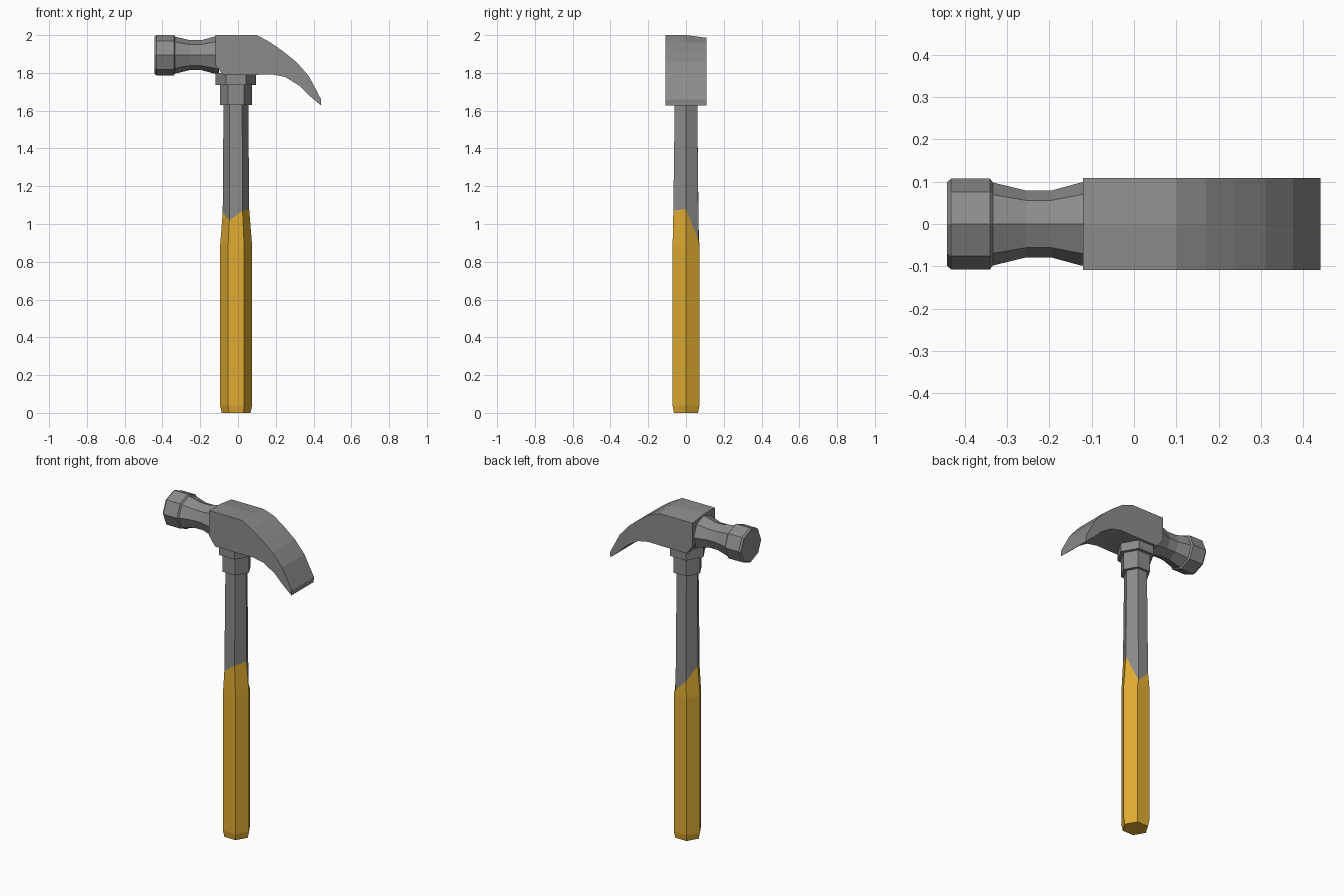
import bpy, bmesh, math

if "Cube" in bpy.data.objects:
    bpy.data.objects.remove(bpy.data.objects["Cube"])


def material(name, rgb):
    m = bpy.data.materials.new(name)
    m.diffuse_color = (*rgb, 1.0)
    m.use_nodes = True
    m.node_tree.nodes["Principled BSDF"].inputs["Base Color"].default_value = m.diffuse_color
    return m


STEEL = material("grey steel", (0.26, 0.26, 0.26))
GRIP = material("yellow grip", (0.74, 0.41, 0.032))


def finish(name, bm, mats):
    bmesh.ops.recalc_face_normals(bm, faces=bm.faces)
    mesh = bpy.data.meshes.new(name)
    bm.to_mesh(mesh)
    bm.free()
    for m in mats:
        mesh.materials.append(m)
    ob = bpy.data.objects.new(name, mesh)
    bpy.context.collection.objects.link(ob)
    return ob


def loft(name, rings, mats, split=None):
    """Bridge rings of points; bands from index split upward use slot 1."""
    bm = bmesh.new()
    loops = [[bm.verts.new(p) for p in ring] for ring in rings]
    n = len(loops[0])
    bm.faces.new(loops[0])
    top = bm.faces.new(loops[-1])
    if split is not None:
        top.material_index = 1
    for k, (a, b) in enumerate(zip(loops, loops[1:])):
        for i in range(n):
            f = bm.faces.new((a[i], a[(i + 1) % n], b[(i + 1) % n], b[i]))
            if split is not None and k >= split:
                f.material_index = 1
    return finish(name, bm, mats)


def hexagon(cx, rx, y, z):
    """Hexagon with corners on +x and -x; z is a height or one per corner."""
    zs = z if isinstance(z, list) else [z] * 6
    s = y / math.sin(math.pi / 3)
    return [(cx + rx * math.cos(i * math.pi / 3), s * math.sin(i * math.pi / 3), zs[i])
            for i in range(6)]


# Handle: hexagonal yellow grip running into the steel shaft on a ragged line
# corner order: right, back right, back left, left, front left, front right
paint_line = [1.08, 0.91, 0.98, 1.06, 1.02, 1.07]
loft("handle", [
    hexagon(-0.010, 0.076, 0.064, 0.0),
    hexagon(-0.010, 0.085, 0.071, 0.04),
    hexagon(-0.010, 0.085, 0.071, 0.88),
    hexagon(-0.011, 0.070, 0.067, paint_line),
    hexagon(-0.011, 0.066, 0.060, 1.60),
    hexagon(-0.011, 0.066, 0.060, 1.70),
], [GRIP, STEEL], split=3)

# Stepped collars under the head
loft("lower_collar", [hexagon(-0.010, 0.085, 0.075, z) for z in (1.63, 1.74)], [STEEL])
loft("upper_collar", [hexagon(-0.011, 0.107, 0.093, z) for z in (1.737, 1.80)], [STEEL])

# Head block and curved claw: one side profile extruded across y
outer = [(-0.12, 2.0), (0.10, 2.0), (0.17, 1.962), (0.235, 1.917), (0.31, 1.857),
         (0.375, 1.783), (0.44, 1.66)]
inner = [(0.438, 1.628), (0.38, 1.678), (0.325, 1.732), (0.25, 1.778), (0.18, 1.792),
         (0.10, 1.79), (-0.08, 1.79), (-0.12, 1.845)]
bm = bmesh.new()
prof = outer + inner
n = len(prof)
front = [bm.verts.new((x, -0.108, z)) for x, z in prof]
mid = [bm.verts.new((x, 0.0, z)) for x, z in prof]
back = [bm.verts.new((x, 0.108, z - (0.014 if z == 2.0 else 0))) for x, z in prof]
bm.faces.new(front)
bm.faces.new(back)
for a, b in ((front, mid), (mid, back)):
    for i in range(n):
        bm.faces.new((a[i], a[(i + 1) % n], b[(i + 1) % n], b[i]))
finish("head_and_claw", bm, [STEEL])


# Striking end: octagonal neck and face turned around the x axis
def octagon(x, r):
    return [(x, r * math.cos(i * math.pi / 4), 1.894 + r * math.sin(i * math.pi / 4))
            for i in range(8)]


loft("neck_and_face", [octagon(x, r) for x, r in (
    (-0.442, 0.098), (-0.432, 0.107), (-0.340, 0.107), (-0.333, 0.098),
    (-0.255, 0.079), (-0.195, 0.079), (-0.125, 0.098), (-0.10, 0.10))], [STEEL])
